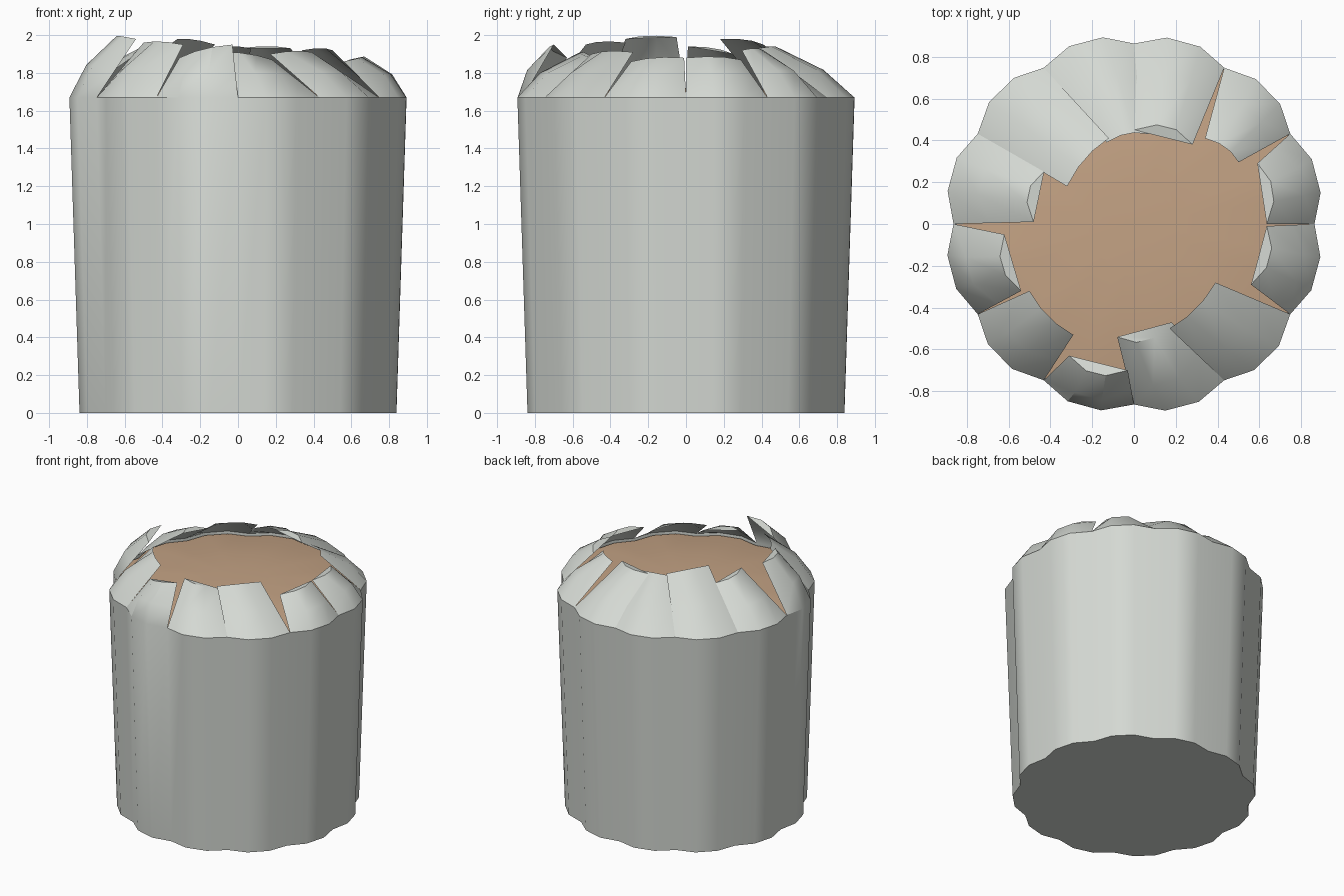
import bpy, bmesh, math
from mathutils import Vector

if "Cube" in bpy.data.objects:
    bpy.data.objects.remove(bpy.data.objects["Cube"])


def material(name, rgb):
    m = bpy.data.materials.new(name)
    m.diffuse_color = (*rgb, 1)
    m.use_nodes = True
    m.node_tree.nodes["Principled BSDF"].inputs["Base Color"].default_value = m.diffuse_color
    return m


grey = material("pale grey wrapper", (0.66, 0.69, 0.65))
tan = material("tan filling", (0.56, 0.37, 0.235))


def finish(bm, name, mat, angle):
    me = bpy.data.meshes.new(name)
    bm.to_mesh(me)
    bm.free()
    ob = bpy.data.objects.new(name, me)
    bpy.context.collection.objects.link(ob)
    me.materials.append(mat)
    bpy.ops.object.select_all(action='DESELECT')
    ob.select_set(True)
    bpy.context.view_layer.objects.active = ob
    bpy.ops.object.shade_smooth_by_angle(angle=math.radians(angle))
    return ob


def ring(bm, scale, z):
    # twelve shallow scallops, three points each
    vs = []
    for i in range(36):
        lobe, k = divmod(i, 3)
        a = math.radians(lobe * 30 + (0, 9.5, 20)[k])
        r = (0.863 if k == 0 else 0.905) * scale
        vs.append(bm.verts.new((r * math.cos(a), r * math.sin(a), z)))
    return vs


# Tip corners of each folded flap, and whether its end curls inward
tips = [
    ((0.635, 0.0, 1.88), (0.59, 0.29, 1.87), 1),
    ((0.50, 0.295, 1.92), (0.34, 0.41, 1.92), 0),
    ((0.28, 0.38, 1.93), (0.0, 0.45, 1.93), 1),
    ((0.07, 0.43, 1.93), (-0.13, 0.39, 1.93), 0),
    ((-0.12, 0.41, 1.95), (-0.32, 0.18, 1.98), 0),
    ((-0.43, 0.25, 1.90), (-0.48, 0.01, 1.94), 1),
    ((-0.62, -0.05, 1.99), (-0.54, -0.32, 1.98), 1),
    ((-0.50, -0.32, 1.96), (-0.29, -0.53, 1.95), 0),
    ((-0.31, -0.63, 1.88), (-0.03, -0.70, 1.95), 1),
    ((-0.08, -0.54, 1.91), (0.18, -0.47, 1.87), 1),
    ((0.17, -0.50, 1.90), (0.39, -0.28, 1.91), 0),
    ((0.56, -0.29, 1.86), (0.635, -0.01, 1.88), 1),
]

# Wrapper: tapered scalloped wall, base and folded flaps
bm = bmesh.new()
low, top = ring(bm, 0.94, 0), ring(bm, 1, 1.67)
bm.faces.new(low[::-1])
for i in range(36):
    j = (i + 1) % 36
    bm.faces.new((low[i], low[j], top[j], top[i]))
for n, (a, b, curl) in enumerate(tips):
    a, b = Vector(a), Vector(b)
    out = Vector(((a + b).x, (a + b).y, 0)).normalized()
    base = [top[(n * 3 + k) % 36] for k in range(4)]
    mid, end = [], []
    for k in range(4):
        inner = k in (1, 2)
        p = a.lerp(b, k / 3)
        if inner:
            p += out * (0.05 if curl else 0.02) + Vector((0, 0, 0.01))
        q = base[k].co.lerp(p, 0.45)
        if inner:
            q += out * 0.025 + Vector((0, 0, 0.025))
        mid.append(bm.verts.new(q))
        end.append(bm.verts.new(p))
    for lo, hi in ((base, mid), (mid, end)):
        for k in range(3):
            bm.faces.new((lo[k], lo[k + 1], hi[k + 1], hi[k]))
    if curl:
        bm.faces.new(end)
finish(bm, "wrapper", grey, 32)

# Filling: shallow dome just inside the rim
bm = bmesh.new()
rings = [ring(bm, s, z) for s, z in
         ((0.985, 1.655), (0.75, 1.69), (0.5, 1.71), (0.25, 1.72))]
for lo, hi in zip(rings, rings[1:]):
    for i in range(36):
        j = (i + 1) % 36
        bm.faces.new((lo[i], lo[j], hi[j], hi[i]))
bm.faces.new(rings[-1])
finish(bm, "filling", tan, 40)
